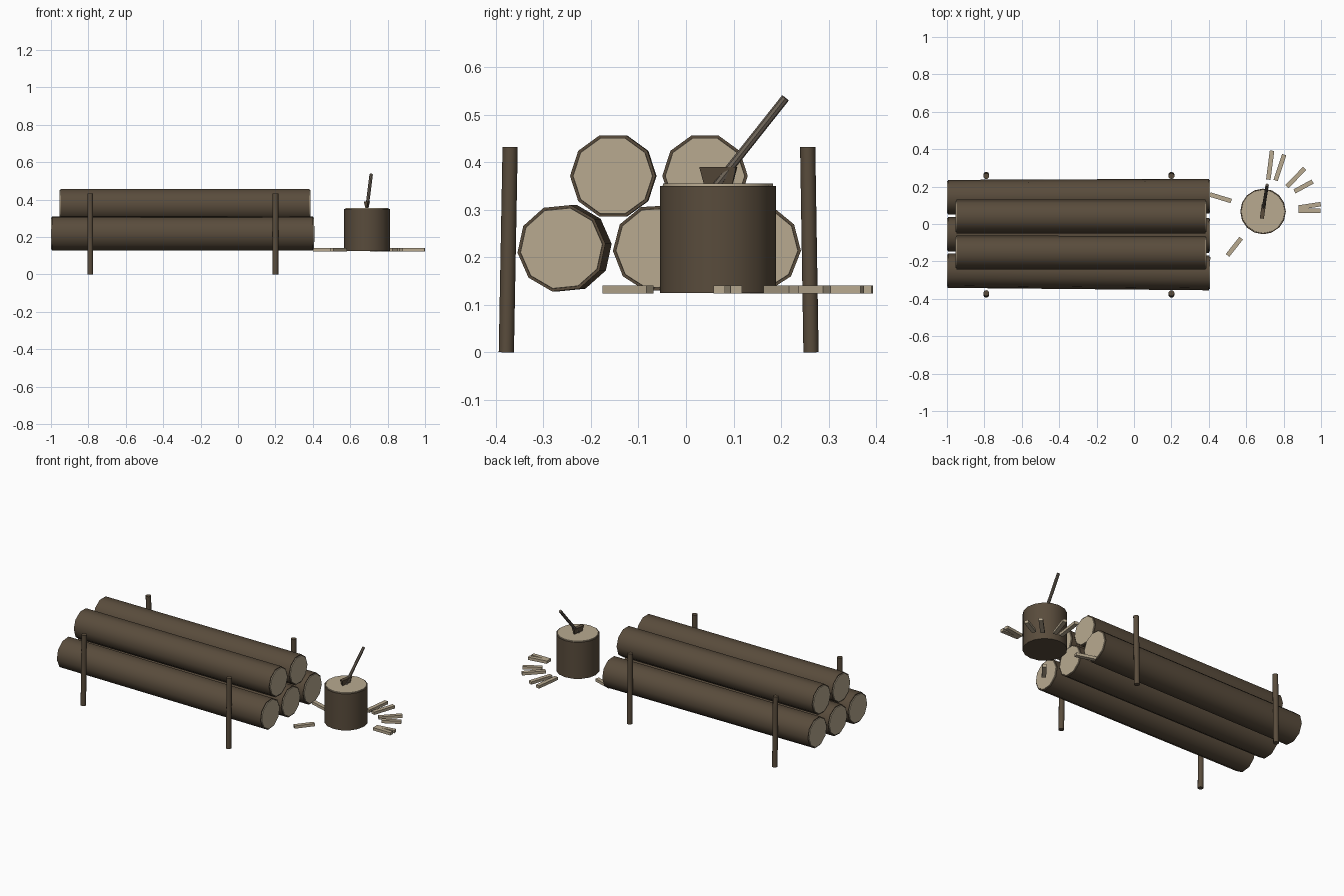
import bpy, bmesh, math
from mathutils import Vector, Matrix

cube = bpy.data.objects.get("Cube")
if cube:
    bpy.data.objects.remove(cube, do_unlink=True)


def material(name, rgb):
    m = bpy.data.materials.new(name)
    m.use_nodes = True
    m.diffuse_color = (*rgb, 1)
    m.node_tree.nodes["Principled BSDF"].inputs["Base Color"].default_value = (*rgb, 1)
    return m


bark = material("bark brown", (0.100, 0.072, 0.045))
cut = material("cut wood", (0.48, 0.40, 0.28))
haft = material("weathered grey wood", (0.16, 0.13, 0.10))


def finish(name, bm, mats, angle=40):
    """Turn a bmesh into an object, smooth where edges are shallow."""
    mesh = bpy.data.meshes.new(name)
    bmesh.ops.recalc_face_normals(bm, faces=bm.faces)
    for f in bm.faces:
        f.smooth = True
    bm.to_mesh(mesh)
    bm.free()
    mesh.set_sharp_from_angle(angle=math.radians(angle))
    for m in mats:
        mesh.materials.append(m)
    obj = bpy.data.objects.new(name, mesh)
    bpy.context.collection.objects.link(obj)
    return obj


def rod(name, start, end, radius, sides, mats, roll=0, caps=()):
    """Prism between two points; caps lists the ends (-1, 1) with sawn faces."""
    start, end = Vector(start), Vector(end)
    axis = (end - start).normalized()
    side = axis.cross(Vector((0, 1, 0)).cross(axis)).normalized()
    up = axis.cross(side)
    frame = Matrix((side, up, axis)).transposed().to_4x4()
    frame.translation = (start + end) / 2
    bm = bmesh.new()
    bmesh.ops.create_cone(bm, cap_ends=True, segments=sides, radius1=radius,
                          radius2=radius, depth=(end - start).length)
    # first segment vertex points along the side direction after the roll
    v = next(v for v in bm.verts if v.co.z > 0)
    turn = roll - math.atan2(v.co.y, v.co.x)
    bmesh.ops.rotate(bm, verts=bm.verts, matrix=Matrix.Rotation(turn, 3, 'Z'))
    for f in [f for f in bm.faces if len(f.verts) == sides]:
        if round(f.normal.z) in caps:
            bmesh.ops.inset_individual(bm, faces=[f], thickness=0.006)
            rim = bmesh.ops.inset_individual(bm, faces=[f], thickness=0.0005, depth=0.005)
            for g in [f] + rim["faces"]:
                g.material_index = 1
    bm.transform(frame)
    return finish(name, bm, mats)


# Stacked logs: height, radius, x range, roll, y at each end
lower = (0.219, 0.093, -0.995, 0.402)
upper = (0.371, 0.090, -0.950, 0.382)
logs = [("lower_log_front", lower, 0.10, -0.249, -0.262),
        ("lower_log_middle", lower, 0.06, -0.055, -0.061),
        ("lower_log_back", lower, -0.06, 0.143, 0.149),
        ("upper_log_front", upper, 0, -0.152, -0.154),
        ("upper_log_back", upper, 0, 0.040, 0.040)]
for name, (z, r, x0, x1), roll, y0, y1 in logs:
    rod(name, (x0, y0, z), (x1, y1, z), r, 10, (bark, cut), roll, (-1, 1))

# Leaning stakes that hold the stack
for x, end in ((-0.79, "right"), (0.2, "left")):
    rod("front_stake_" + end, (x, -0.378, 0), (x, -0.37, 0.432), 0.016, 10, (bark,))
    rod("back_stake_" + end, (x, 0.263, 0), (x, 0.256, 0.432), 0.016, 10, (bark,))

# Chopping stump
STUMP = Vector((0.69, 0.067, 0.125))
rod("chopping_stump", STUMP, STUMP + Vector((0, 0, 0.225)), 0.122, 16,
    (bark, cut), 0, (1,))

# Axe: wedge head sunk in the stump, slanted handle
bm = bmesh.new()
bmesh.ops.create_cube(bm, size=1)
for v in bm.verts:
    top = v.co.z > 0
    v.co.x *= 0.022 if top else 0.004
    v.co.y *= 0.078 if top else 0.058
    v.co.z = 0.39 if top else 0.348
head = finish("axe_head", bm, (bark,), 20)
head.location = (0.689, 0.068, 0)
head.rotation_euler.z = math.radians(-8)
rod("axe_handle", (0.689, 0.064, 0.352), (0.712, 0.209, 0.535), 0.009, 8, (haft,))

# Split kindling lying around the stump: x and y of both ends
sticks = [(0.405, 0.158, 0.52, 0.123), (0.50, -0.168, 0.573, -0.076),
          (0.718, 0.237, 0.738, 0.392), (0.757, 0.233, 0.803, 0.371),
          (0.818, 0.20, 0.912, 0.297), (0.858, 0.174, 0.955, 0.227),
          (0.88, 0.088, 0.998, 0.106), (0.88, 0.07, 0.998, 0.07)]
for i, (x0, y0, x1, y1) in enumerate(sticks):
    bm = bmesh.new()
    bmesh.ops.create_cube(bm, size=1)
    bmesh.ops.scale(bm, verts=bm.verts,
                    vec=(math.hypot(x1 - x0, y1 - y0), 0.024, 0.017))
    stick = finish(f"kindling_{i + 1}", bm, (cut,))
    stick.location = ((x0 + x1) / 2, (y0 + y1) / 2, 0.132)
    stick.rotation_euler.z = math.atan2(y1 - y0, x1 - x0)
